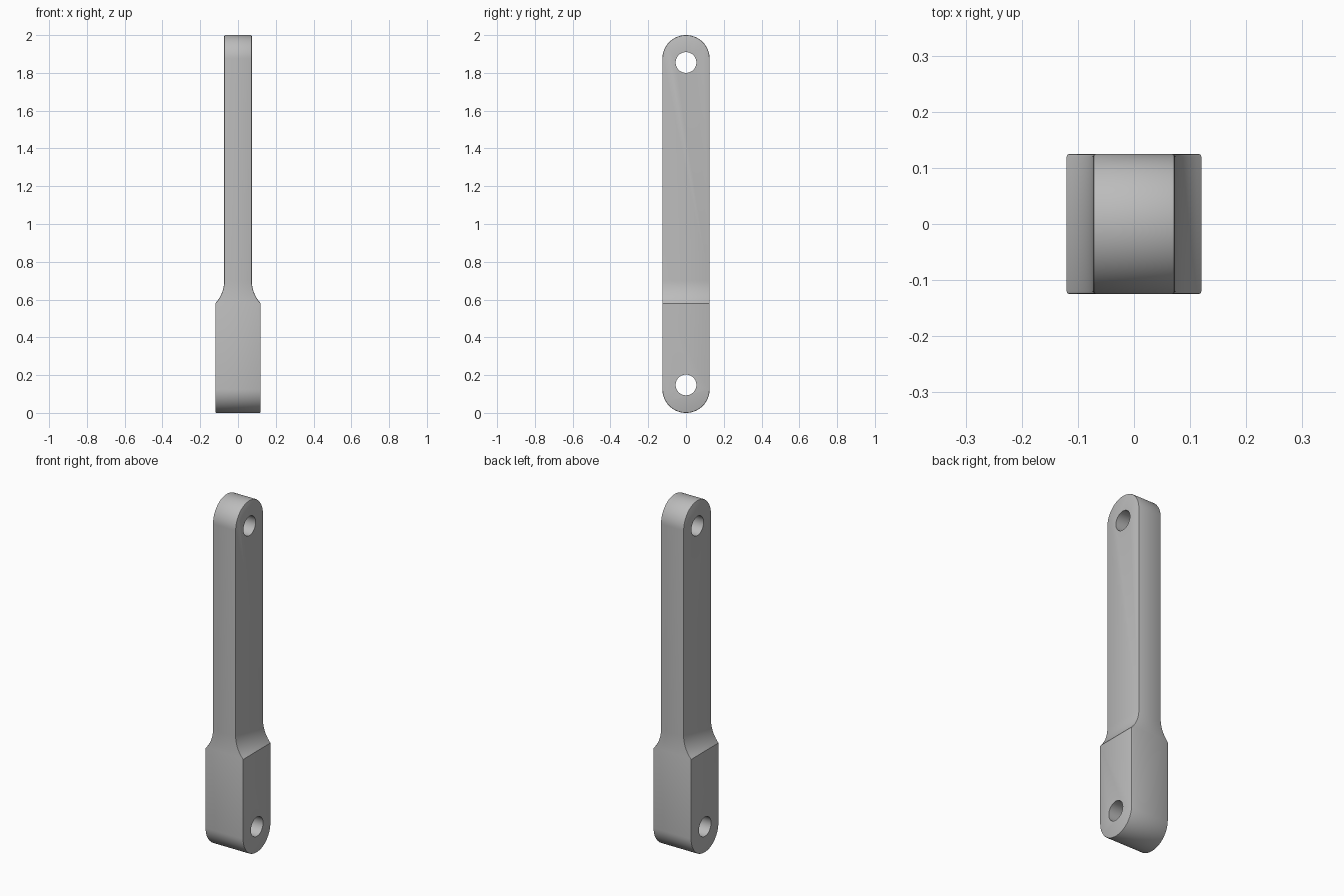
import bpy, bmesh
from math import sin, cos, pi, radians

if "Cube" in bpy.data.objects:
    bpy.data.objects.remove(bpy.data.objects["Cube"])

HALF_W, NECK_W, RADIUS, HEIGHT = 0.12, 0.073, 0.125, 2.0
SHOULDER_Z, FILLET_R, FILLET_ANGLE = 0.58, 0.177, radians(42.8)
HOLE_R, HOLE_HEIGHTS = 0.055, (0.148, 1.855)

grey = bpy.data.materials.new("plain grey")
grey.use_nodes = True
colour = (0.5, 0.5, 0.5, 1)
grey.diffuse_color = colour
grey.node_tree.nodes["Principled BSDF"].inputs["Base Color"].default_value = colour


def prism(name, outline, axis, half):
    """Extrude an outline of (side, z) points along x or y."""
    bm = bmesh.new()

    def place(s, z, d):
        return (d, s, z) if axis == "x" else (s, d, z)
    face = bm.faces.new([bm.verts.new(place(s, z, -half)) for s, z in outline])
    move = place(0, 0, 2 * half)
    out = bmesh.ops.extrude_face_region(bm, geom=[face])["geom"]
    bmesh.ops.translate(bm, vec=move, verts=[v for v in out if isinstance(v, bmesh.types.BMVert)])
    bmesh.ops.recalc_face_normals(bm, faces=bm.faces)
    mesh = bpy.data.meshes.new(name)
    bm.to_mesh(mesh)
    bm.free()
    obj = bpy.data.objects.new(name, mesh)
    obj.data.materials.append(grey)
    bpy.context.collection.objects.link(obj)
    return obj


def arc(z, r, start, end, n):
    return [(r * cos(start + (end - start) * i / n),
             z + r * sin(start + (end - start) * i / n)) for i in range(n + 1)]


def boolean(obj, cutter, operation):
    cutter.hide_render = True
    mod = obj.modifiers.new(cutter.name, "BOOLEAN")
    mod.object, mod.operation, mod.solver = cutter, operation, "EXACT"


# Bar with rounded ends, seen from the side
link = prism("link_arm", arc(HEIGHT - RADIUS, RADIUS, 0, pi, 32)
             + arc(RADIUS, RADIUS, pi, 2 * pi, 32), "x", 0.3)

# Front outline: wide foot, concave shoulders, narrow neck
steps = 10
half_outline = [(HALF_W, -0.1)]
for i in range(steps + 1):
    t = FILLET_ANGLE * (1 - i / steps)
    half_outline.append((NECK_W + FILLET_R * (1 - cos(t)),
                         SHOULDER_Z + FILLET_R * (sin(FILLET_ANGLE) - sin(t))))
half_outline.append((NECK_W, HEIGHT + 0.1))
mirrored = [(-x, z) for x, z in reversed(half_outline)]
profile = prism("front_profile", half_outline + mirrored, "y", 0.3)
boolean(link, profile, "INTERSECT")

# Small rounding along the outer edges
bevel = link.modifiers.new("edge_rounding", "BEVEL")
bevel.width, bevel.segments = 0.005, 2
bevel.limit_method, bevel.angle_limit = "ANGLE", radians(55)
bevel.use_clamp_overlap = False

# Pin holes through both ends
cutters = [profile]
for z in HOLE_HEIGHTS:
    hole = prism("pin_hole", arc(z, HOLE_R, 0, 2 * pi, 40)[:-1], "x", 0.4)
    boolean(link, hole, "DIFFERENCE")
    cutters.append(hole)

# Finish the mesh, drop the cutters and shade
bpy.ops.object.select_all(action="DESELECT")
link.select_set(True)
bpy.context.view_layer.objects.active = link
for mod in list(link.modifiers):
    bpy.ops.object.modifier_apply(modifier=mod.name)
for cutter in cutters:
    bpy.data.objects.remove(cutter)
bpy.ops.object.shade_smooth_by_angle(angle=radians(30))
